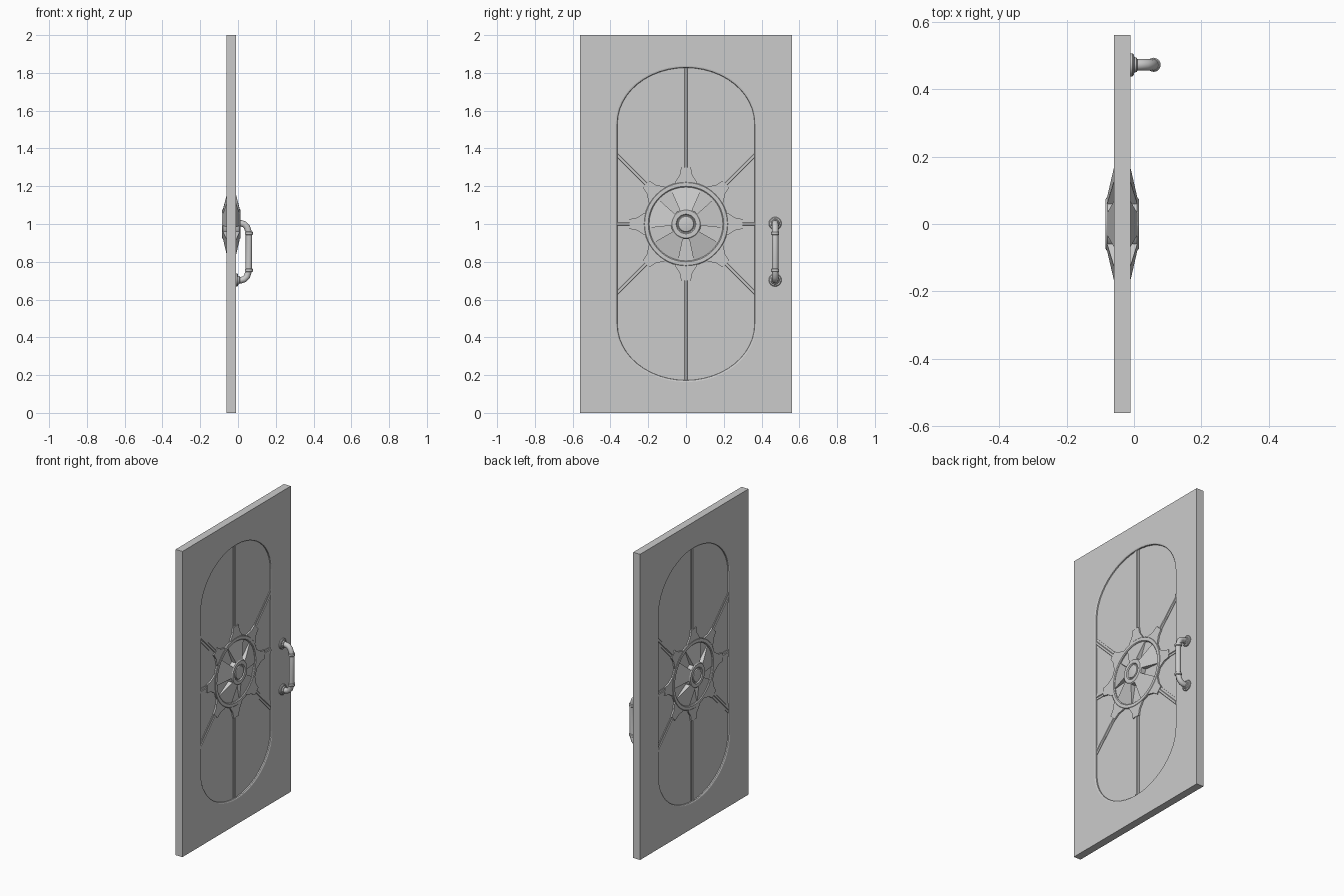
import bpy, bmesh
from math import sin, cos, pi, radians
from mathutils import Vector, Matrix

if "Cube" in bpy.data.objects:
    bpy.data.objects.remove(bpy.data.objects["Cube"])

MID = -0.035          # middle plane of the door slab
FACE, FLOOR = 0.025, 0.013   # distances from the middle plane


def finish(name, bm, mirror=False, smooth=True, loc=(MID, 0, 1)):
    bmesh.ops.recalc_face_normals(bm, faces=bm.faces)
    me = bpy.data.meshes.new(name)
    bm.to_mesh(me)
    bm.free()
    ob = bpy.data.objects.new(name, me)
    ob.location = loc
    bpy.context.collection.objects.link(ob)
    if mirror:
        ob.modifiers.new("both_sides", 'MIRROR').use_clip = False
    if smooth:
        bpy.ops.object.select_all(action='DESELECT')
        ob.select_set(True)
        bpy.context.view_layer.objects.active = ob
        bpy.ops.object.shade_smooth_by_angle(angle=radians(35))
    return ob


def loft(bm, rings, caps=True, loop=False):
    vs = [[bm.verts.new(p) for p in r] for r in rings]
    n = len(vs[0])
    pairs = list(zip(vs, vs[1:])) + ([(vs[-1], vs[0])] if loop else [])
    for a, b in pairs:
        for i in range(n):
            bm.faces.new((a[i], a[(i + 1) % n], b[(i + 1) % n], b[i]))
    if caps and not loop:
        bm.faces.new(vs[0])
        bm.faces.new(vs[-1])


def lathe(bm, profile, n=48, centre=(0, 0, 0), loop=False):
    # profile of (radius, x) turned round the x axis
    c = Vector(centre)
    loft(bm, [[c + Vector((x, r * cos(2 * pi * i / n), r * sin(2 * pi * i / n)))
               for i in range(n)] for r, x in profile], loop=loop)


def outline(grow, x):
    # tall panel: straight sides with elliptical ends
    pts = []
    for sgn, start in ((1, 0), (-1, pi)):
        for i in range(25):
            t = start + pi * i / 24
            pts.append((x, (0.363 + grow) * cos(t), sgn * 0.53 + (0.297 + grow) * sin(t)))
    return pts


# Door slab with a recessed panel on each face
bm = bmesh.new()
bmesh.ops.create_cube(bm, size=1, matrix=Matrix.Diagonal((2 * FACE, 1.12, 2, 1)))
door = finish("door_slab", bm, smooth=False)
for s in (1, -1):
    bm = bmesh.new()
    loft(bm, [outline(0, s * FLOOR), outline(0.001, s * 0.020),
              outline(0.005, s * 0.0238), outline(0.010, s * FACE),
              outline(0.010, s * 0.05)])
    cut = finish("panel_cutter", bm, smooth=False)
    cut.hide_render = True
    m = door.modifiers.new("recess", 'BOOLEAN')
    m.operation, m.object, m.solver = 'DIFFERENCE', cut, 'EXACT'
    bpy.context.view_layer.objects.active = door
    bpy.ops.object.modifier_apply(modifier=m.name)
    bpy.data.objects.remove(cut)

# Radiating bars with a raised centre strip, and tapered lobes round the wheel
bars, lobes = bmesh.new(), bmesh.new()
for k in range(8):
    a = k * pi / 4
    u, v = Vector((0, cos(a), sin(a))), Vector((0, -sin(a), cos(a)))
    end = 0.825 if k in (2, 6) else 0.364 if k in (0, 4) else 0.514
    sect = [(-0.022, FLOOR - 0.003), (-0.022, 0.0165), (-0.009, 0.0165), (-0.006, 0.021),
            (0.006, 0.021), (0.009, 0.0165), (0.022, 0.0165), (0.022, FLOOR - 0.003)]
    # diagonal bars are mitred where they meet the upright panel edge
    skew = {1: 1, 3: -1, 5: 1, 7: -1}.get(k, 0)
    loft(bars, [[u * (r + (skew * w if r > 0.3 else 0)) + v * w + Vector((h, 0, 0))
                 for w, h in sect] for r in (0.2, end)])
    shape = [(0.205, 0.062), (0.222, 0.058), (0.258, 0.034), (0.298, 0.026)]
    rim = shape + [(r, -w) for r, w in reversed(shape)]
    loft(lobes, [[u * r + v * w + Vector((h, 0, 0)) for r, w in rim]
                 for h in (FLOOR - 0.003, 0.0225)])
finish("panel_bars", bars, True, False)
finish("wheel_lobes", lobes, True, False)

# Wheel rim
bm = bmesh.new()
lathe(bm, [(0.223, FLOOR - 0.003), (0.223, 0.021), (0.219, 0.0245), (0.200, 0.0245),
           (0.195, 0.020), (0.195, FLOOR - 0.003)], 64, loop=True)
finish("wheel_rim", bm, True)

# Five sloping blades
bm = bmesh.new()
for k in range(5):
    mid = pi / 2 + k * 2 * pi / 5
    arc = [mid + radians(-24 + 6 * i) for i in range(9)]
    rim = [(0.07, t) for t in arc] + [(0.197, t) for t in reversed(arc)]
    top = lambda r: 0.047 - (r - 0.07) * 0.23
    loft(bm, [[(f(r), r * cos(t), r * sin(t)) for r, t in rim]
              for f in (lambda r: FLOOR - 0.003, top)])
finish("wheel_blades", bm, True, False)

# Central hub with a grooved cap
bm = bmesh.new()
lathe(bm, [(0.080, FLOOR - 0.003), (0.080, 0.044), (0.074, 0.0495), (0.052, 0.0495),
           (0.047, 0.043), (0.043, 0.043), (0.040, 0.048), (0.036, 0.0495)], 48)
finish("wheel_hub", bm, True)

# Pull handle: bent tube
HY, HZ = 0.472, 0.853
path = [(-0.012, 0.150), (0.018, 0.150), (0.034, 0.145), (0.047, 0.132), (0.058, 0.100)]
path += [(x, -z) for x, z in reversed(path)]
pts = [Vector((x, 0, z)) for x, z in path]


def frame_ring(p, d, r, n=20):
    d = d.normalized()
    side = Vector((0, 1, 0)).cross(d)
    return [p + r * (cos(2 * pi * i / n) * Vector((0, 1, 0)) + sin(2 * pi * i / n) * side)
            for i in range(n)]


bm = bmesh.new()
rings = []
for i, p in enumerate(pts):
    d = pts[min(i + 1, len(pts) - 1)] - pts[max(i - 1, 0)]
    rings.append(frame_ring(p, d, 0.017))
loft(bm, rings)
finish("handle_grip", bm, loc=(0, HY, HZ))

# Handle collars at the bends and round mounting flanges
collars, flanges = bmesh.new(), bmesh.new()
for s in (1, -1):
    c = Vector((0.058, 0, s * 0.098))
    d = Vector((0, 0, 1))
    loft(collars, [frame_ring(c + d * o, d, r) for o, r in
                   ((-0.010, 0.017), (-0.006, 0.021), (0.006, 0.021), (0.010, 0.017))])
    lathe(flanges, [(0.034, -0.013), (0.034, -0.004), (0.030, 0.0), (0.023, 0.001),
                    (0.021, 0.008), (0.017, 0.010)], 32, (0, 0, s * 0.150))
finish("handle_collars", collars, loc=(0, HY, HZ))
finish("handle_flanges", flanges, loc=(0, HY, HZ))
